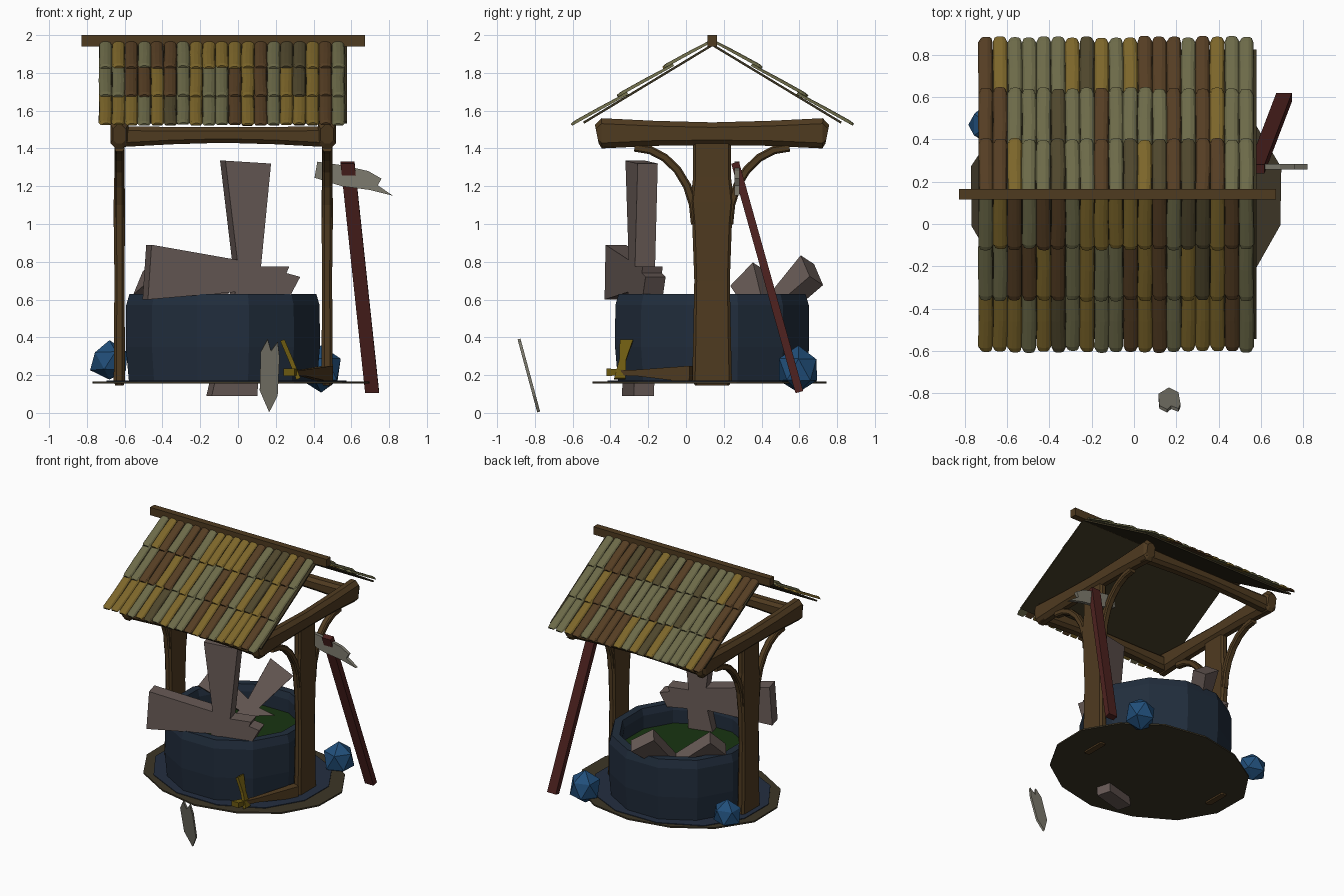
import bpy, bmesh, math, random
from mathutils import Vector as V

if "Cube" in bpy.data.objects:
    bpy.data.objects.remove(bpy.data.objects["Cube"])

random.seed(4)


def mat(name, r, g, b):
    m = bpy.data.materials.new(name)
    m.diffuse_color = [(c / 255) ** 2.2 for c in (r, g, b)] + [1]
    m.use_nodes = True
    m.node_tree.nodes["Principled BSDF"].inputs["Base Color"].default_value = m.diffuse_color
    return m


WOOD = mat("wood", 80, 61, 37)
STONE = mat("wall_stone", 38, 49, 63)
GRAVE = mat("grave_stone", 104, 91, 87)
ROCK = mat("blue_rock", 38, 80, 122)
SOIL = mat("soil", 62, 56, 42)
SLATE = mat("slate", 40, 50, 66)
MOSS = mat("moss", 30, 55, 24)
RED = mat("red_wood", 78, 38, 36)
IRON = mat("iron", 125, 122, 110)
BRASS = mat("brass", 108, 90, 24)
UNDER = mat("roof_underside", 58, 52, 36)
TILES = [mat("tile_brown", 86, 64, 40), mat("tile_olive", 108, 106, 74),
         mat("tile_ochre", 124, 102, 46), mat("tile_dark", 80, 72, 48)]


def finish(name, bm, *mats):
    bmesh.ops.recalc_face_normals(bm, faces=bm.faces)
    me = bpy.data.meshes.new(name)
    bm.to_mesh(me)
    bm.free()
    for m in mats:
        me.materials.append(m)
    ob = bpy.data.objects.new(name, me)
    bpy.context.collection.objects.link(ob)
    return ob


def loft(bm, rings, idx=0, closed=False):
    """Skin a list of point rings; cap the ends unless the rings form a loop."""
    vs = [[bm.verts.new(p) for p in r] for r in rings]
    n = len(vs[0])
    pairs = list(zip(vs, vs[1:])) + ([(vs[-1], vs[0])] if closed else [])
    faces = [bm.faces.new((a[i], a[(i + 1) % n], b[(i + 1) % n], b[i]))
             for a, b in pairs for i in range(n)]
    if not closed:
        faces += [bm.faces.new(vs[0]), bm.faces.new(vs[-1])]
    for f in faces:
        f.material_index = idx


def beam(name, stations, side, m, cut=0.0):
    """Timber through (centre, half width along side, half depth) stations."""
    pts = [V(s[0]) for s in stations]
    side = V(side).normalized()
    rings = []
    for i, (_, w, h) in enumerate(stations):
        t = pts[min(i + 1, len(pts) - 1)] - pts[max(i - 1, 0)]
        up = t.cross(side).normalized()
        c = cut * min(w, h)
        sec = [(w, h - c), (w - c, h), (c - w, h), (-w, h - c),
               (-w, c - h), (c - w, -h), (w - c, -h), (w, c - h)]
        if not cut:
            sec = [(w, h), (-w, h), (-w, -h), (w, -h)]
        rings.append([pts[i] + side * a + up * b for a, b in sec])
    bm = bmesh.new()
    loft(bm, rings)
    return finish(name, bm, m)


def prism(name, outline, origin, e1, e2, thick, m):
    """Flat outline in the e1/e2 plane, given a thickness."""
    e1, e2 = V(e1).normalized(), V(e2).normalized()
    n = e1.cross(e2) * thick / 2
    base = [V(origin) + e1 * a + e2 * b for a, b in outline]
    bm = bmesh.new()
    loft(bm, [[p - n for p in base], [p + n for p in base]])
    return finish(name, bm, m)


def disc(name, c, rx, ry, z0, z1, n, jitter, m):
    ring = []
    for i in range(n):
        a = 2 * math.pi * (i + 0.5) / n
        k = 1 + random.uniform(-jitter, jitter)
        ring.append((c[0] + rx * k * math.cos(a), c[1] + ry * k * math.sin(a)))
    bm = bmesh.new()
    loft(bm, [[(x, y, z0) for x, y in ring], [(x, y, z1) for x, y in ring]])
    return finish(name, bm, m)


CX, CY = -0.08, 0.138

# Ground patch, slate ring and moss floor in the well
disc("ground", (-0.025, 0.13), 0.75, 0.625, 0.155, 0.166, 14, 0.025, SOIL)
disc("slate_base", (-0.06, CY), 0.665, 0.565, 0.16, 0.171, 12, 0.02, SLATE)
disc("moss_floor", (CX, CY), 0.47, 0.47, 0.46, 0.48, 12, 0, MOSS)

# Well wall: lathed ring
prof = [(.515, .165), (.532, .35), (.53, .57), (.512, .63), (.455, .63), (.44, .58), (.44, .165)]
bm = bmesh.new()
loft(bm, [[(CX + r * math.cos(a), CY + r * math.sin(a), z) for r, z in prof]
          for a in [2 * math.pi * (i + 0.5) / 12 for i in range(12)]], closed=True)
finish("well_wall", bm, STONE)

# Posts, top beams and curved braces on both sides
for side, x in (("left", -0.628), ("right", 0.472)):
    beam(side + "_post", [((x, CY, z), w, d) for z, w, d in
                          ((.145, .09, .022), (.17, .105, .03), (.4, .1, .029), (.7, .094, .026),
                           (1.0, .105, .03), (1.12, .115, .03), (1.25, .1, .027), (1.44, .1, .027))],
         (0, 1, 0), WOOD, 0.5)
    beam(side + "_top_beam", [((x, CY + y, z), w, h) for y, z, w, h in
                              ((-.61, 1.475, .034, .05), (-.585, 1.48, .048, .08), (-.3, 1.48, .046, .066),
                               (0, 1.478, .044, .06), (.3, 1.48, .046, .066), (.585, 1.48, .048, .08),
                               (.61, 1.475, .034, .05))], (1, 0, 0), WOOD, 0.6)
    for end, s in (("front", -1), ("back", 1)):
        arc = []
        for i in range(7):
            a = math.radians(90 * i / 6)
            arc.append(((x, CY + s * (.41 - .32 * math.cos(a)), 1.0 + .405 * math.sin(a)), .024, .022))
        beam(f"{side}_{end}_brace", arc, (1, 0, 0), WOOD, 0.4)

# Cross beams joining the top beams front and back
for end, y in (("front", -0.41), ("back", 0.69)):
    beam(end + "_cross_beam", [((xx, y, z), .045, h) for xx, z, h in
                               ((-.65, 1.462, .056), (-.35, 1.468, .046), (-.08, 1.472, .042),
                                (.2, 1.468, .046), (.5, 1.462, .056))], (0, 1, 0), WOOD, 0.5)

# Ridge pole
beam("ridge_pole", [((-.828, .14, 1.97), .025, .03), ((.672, .14, 1.97), .025, .03)], (0, 1, 0), WOOD)

# Roof: underside board plus three overlapping rows of arched tiles per slope
L, ROWS, COLS = 0.855, 3, 19
ARCH = [(-1, 0), (-.75, .65), (-.3, 1), (.3, 1), (.75, .65), (1, 0)]
for end, s in (("front", -1), ("back", 1)):
    down = V((0, s * .856, -.517))
    up = V((0, s * .517, .856))
    top = V((0, .14, 1.955))
    prism(end + "_roof_board", [(-.735, 0), (.578, 0), (.578, .8), (-.735, .8)],
          top - up * .006, (1, 0, 0), down, .012, UNDER)
    bm = bmesh.new()
    for c in range(COLS):
        x = -.735 + (c + .5) * 1.3 / COLS
        colour = random.choice((0, 1, 1, 2, 3))
        for r in range(ROWS):
            u0 = max(0, r * L / ROWS - .05)
            u1 = (r + 1) * L / ROWS + random.uniform(-.006, .006)
            if random.random() < .5:
                colour = random.randrange(4)
            lift = .004 * (ROWS - 1 - r)
            rings = []
            for t, wk, hk in ((0, .95, .8), (.5, 1.0, 1), (.93, 1.02, 1), (1, .72, .75)):
                u = u0 + (u1 - u0) * t
                wob = random.uniform(-.003, .003)
                o = top + down * u + up * (lift + .012 * t)
                rings.append([o + V((x + wob + a * .034 * wk, 0, 0)) + up * (b * .017 * hk)
                              for a, b in ARCH])
            loft(bm, rings, colour)
    finish(end + "_roof_tiles", bm, *TILES)

# Upright stone cross with a broken right arm
prism("stone_cross", [(-.53, .89), (-.55, .6), (-.07, .64), (-.2, .09), (.05, .09), (.08, .63),
                      (.23, .62), (.285, .72), (.21, .74), (.225, .775), (.07, .775),
                      (.125, 1.32), (-.125, 1.335), (-.06, .81)],
      (.04, -.235, 0), (.966, .26, 0), (0, 0, 1), .11, GRAVE)

# Fallen stone cross leaning inside the well
e1 = V((-.3, -.09, .21)).normalized()
e2 = V((.04, .22, .29))
e2 -= e1 * e2.dot(e1)
prism("fallen_cross", [(.38, -.09), (.38, .09), (.05, .05), (.1, .37), (-.1, .37), (-.05, .05),
                       (-.2, .08), (-.2, -.08), (-.05, -.05), (-.07, -.25), (.07, -.25), (.05, -.05)],
      (-.2, .42, .5), e1, e2, .1, GRAVE)

# Leaning red pole with its iron blade
beam("red_pole", [((.71, .6, .11), .037, .021), ((.58, .26, 1.325), .037, .021)], (1, 0, 0), RED)
prism("pole_blade", [(.42, 1.33), (.405, 1.245), (.55, 1.2), (.7, 1.18), (.82, 1.15), (.74, 1.205),
                     (.76, 1.24), (.69, 1.28), (.56, 1.31)],
      (0, .27, 0), (1, 0, 0), (0, 0, 1), .025, IRON)

# Loose iron blade standing in front
prism("loose_blade", [(0, 0), (.045, .09), (.055, .3), (.045, .385), (.01, .335), (-.008, .4),
                      (-.045, .33), (-.05, .12)],
      (.165, -.78, .005), (1, 0, 0), (0, -.26, .966), .016, IRON)

# Broken tool by the right post: wooden shaft, brass guard
beam("tool_shaft", [((.27, -.41, .212), .012, .014), ((.34, -.26, .212), .018, .016),
                    ((.475, .03, .205), .03, .044)], (.91, -.41, 0), WOOD)
beam("tool_guard", [((.235, -.315, .385), .035, .012), ((.28, -.335, .28), .018, .012),
                    ((.32, -.35, .18), .03, .012)], (0, 1, 0), BRASS)
beam("tool_pommel", [((.27, -.42, .215), .03, .02), ((.3, -.33, .215), .02, .015)], (1, 0, 0), BRASS)

# Blue rocks
for name, c, s in (("left_rock", (-.68, .47, .275), (.11, .1, .105)),
                   ("back_rock", (.44, .595, .23), (.11, .11, .12))):
    bm = bmesh.new()
    bmesh.ops.create_icosphere(bm, subdivisions=1, radius=1)
    for v in bm.verts:
        v.co *= random.uniform(.92, 1.1)
        v.co = V([c[i] + v.co[i] * s[i] for i in range(3)])
    finish(name, bm, ROCK)
